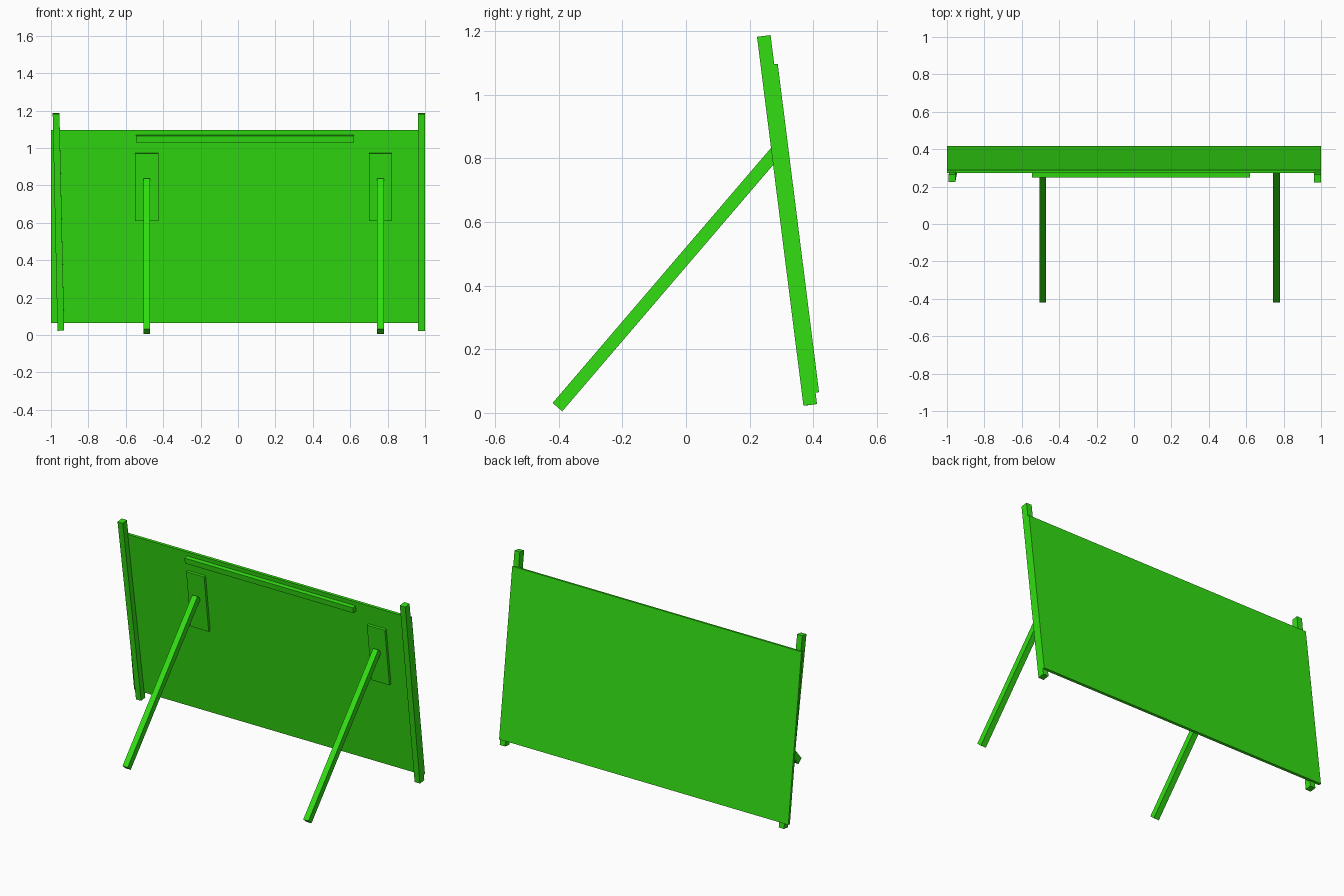
import bpy
from math import atan2, radians
from mathutils import Matrix, Vector

if "Cube" in bpy.data.objects:
    bpy.data.objects.remove(bpy.data.objects["Cube"], do_unlink=True)

green = bpy.data.materials.new("bright green")
green.use_nodes = True
colour = (0.032, 0.73, 0.006, 1)
green.diffuse_color = colour
green.node_tree.nodes["Principled BSDF"].inputs["Base Color"].default_value = colour


def box(name, low, high, frame):
    """Box between two corners given in a local frame."""
    low, high = Vector(low), Vector(high)
    bpy.ops.mesh.primitive_cube_add(size=1)
    ob = bpy.context.object
    ob.name = name
    ob.data.transform(frame @ Matrix.Translation((low + high) / 2)
                      @ Matrix.Diagonal((*(high - low), 1)))
    ob.data.materials.append(green)
    return ob


# Leaning frame: origin on the lower back edge of the panel
lean = Matrix.Translation((0, 0.418, 0.065)) @ Matrix.Rotation(radians(7.17), 4, "X")

# Board and the rail across its front
box("panel", (-1, -0.016, 0), (1, 0, 1.04), lean)
box("top_rail", (-0.545, -0.042, 0.978), (0.62, -0.014, 1.013), lean)

# Side posts, the right one slightly crooked
box("left_post", (0.963, -0.054, -0.036), (1, -0.011, 1.132), lean)
crooked = lean @ Matrix.Translation((-0.96, 0, 0.548)) @ Matrix.Rotation(radians(-1.25), 4, "Y")
box("right_post", (-0.018, -0.052, -0.584), (0.018, -0.011, 0.584), crooked)

# Mounting plates and prop legs
foot, top = Vector((0, -0.404, 0.018)), Vector((0, 0.286, 0.824))
run = top - foot
tilt = Matrix.Rotation(-atan2(run.y, run.z), 4, "X")
for side, x in (("right", -0.4875), ("left", 0.7625)):
    box(side + "_plate", (x - 0.062, -0.031, 0.553), (x + 0.062, -0.014, 0.916), lean)
    leg_frame = Matrix.Translation(foot + Vector((x, 0, 0))) @ tilt
    box(side + "_leg", (-0.018, -0.02, 0), (0.018, 0.02, run.length), leg_frame)
